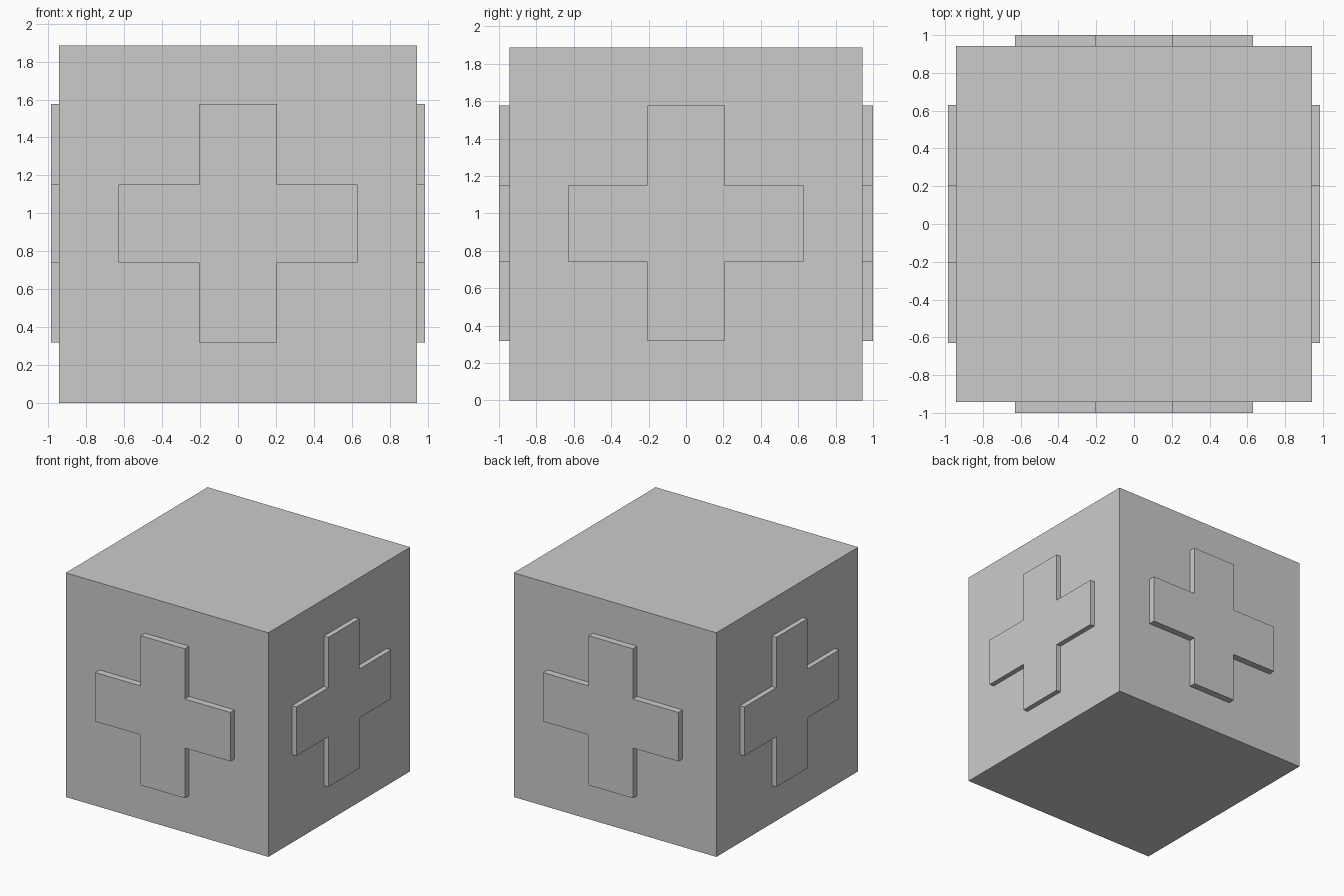
import bpy, bmesh
from math import pi
from mathutils import Matrix

if "Cube" in bpy.data.objects:
    bpy.data.objects.remove(bpy.data.objects["Cube"])

HALF = 0.943      # half the cube's edge
MID_Z = 0.947     # height of the cross centres
SINK = 0.01       # how far each cross is set into the cube


def finish(name, bm):
    bmesh.ops.recalc_face_normals(bm, faces=bm.faces)
    mesh = bpy.data.meshes.new(name)
    bm.to_mesh(mesh)
    bm.free()
    obj = bpy.data.objects.new(name, mesh)
    bpy.context.collection.objects.link(obj)
    return obj


def raised_cross(name, angle, reach, long=0.629, arm=0.206):
    """Cross outline on the front plane, extruded outwards, turned about z."""
    quarter = [(arm, long), (arm, arm), (long, arm)]
    outline = []
    for _ in range(4):
        outline += quarter
        quarter = [(z, -x) for x, z in quarter]
    bm = bmesh.new()
    face = bm.faces.new([bm.verts.new((x, -HALF + SINK, z + MID_Z)) for x, z in outline])
    moved = bmesh.ops.extrude_face_region(bm, geom=[face], use_keep_orig=True)["geom"]
    bmesh.ops.translate(bm, vec=(0, HALF - SINK - reach, 0),
                        verts=[v for v in moved if isinstance(v, bmesh.types.BMVert)])
    bmesh.ops.transform(bm, matrix=Matrix.Rotation(angle, 4, 'Z'), verts=bm.verts)
    return finish(name, bm)


# Cube body
bm = bmesh.new()
bmesh.ops.create_cube(bm, size=2 * HALF, matrix=Matrix.Translation((0, 0, HALF)))
finish("cube_body", bm)

# Raised crosses on the four upright sides (front and back stand out further)
for i, side in enumerate(("front", "right", "back", "left")):
    raised_cross(side + "_cross", i * pi / 2, 1.0 if i % 2 == 0 else 0.985)
